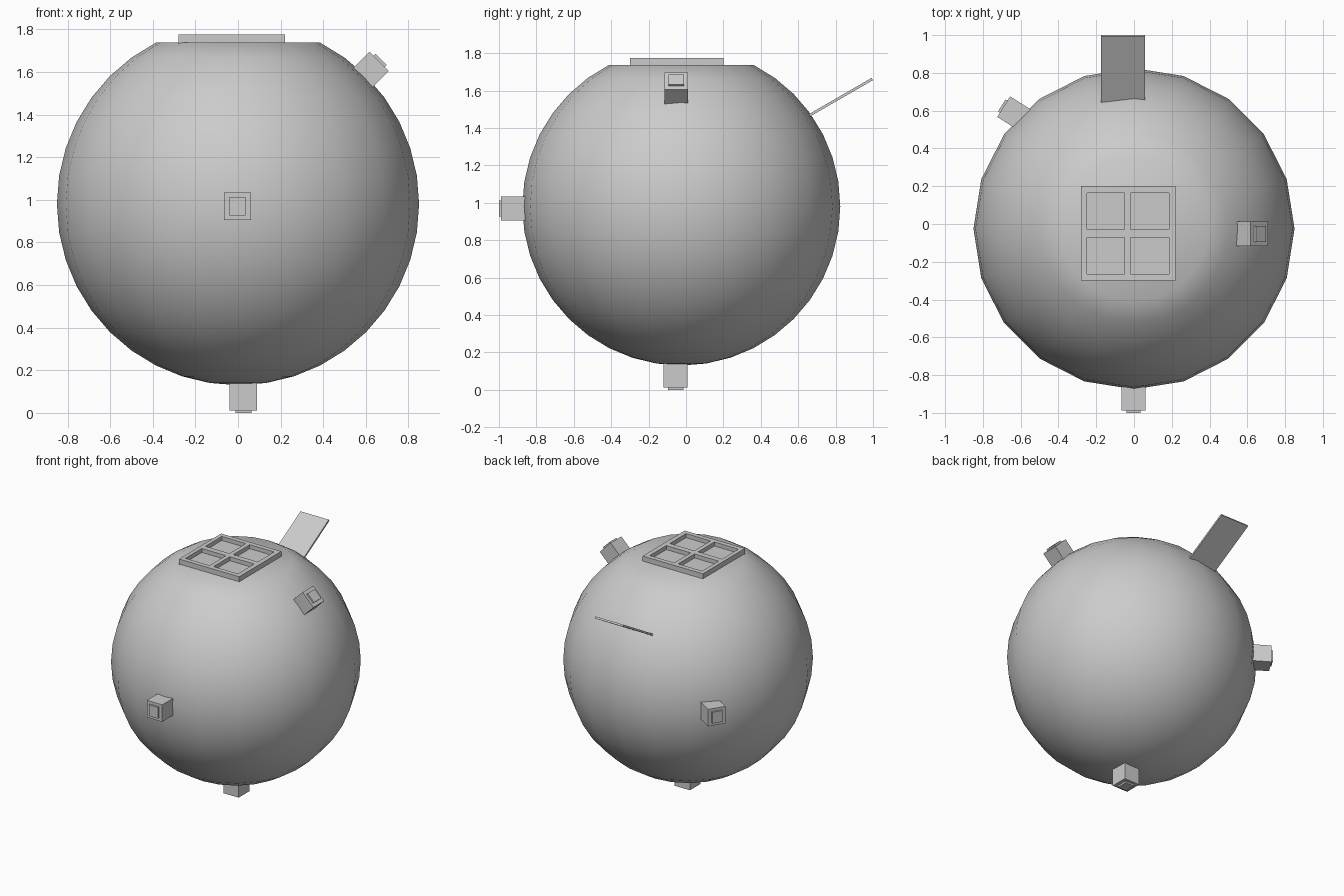
import bpy, bmesh
from math import radians, sin, cos, pi
from mathutils import Vector, Matrix

if "Cube" in bpy.data.objects:
    bpy.data.objects.remove(bpy.data.objects["Cube"])

CENTRE = Vector((0, -0.025, 0.98))
RADIUS = 0.85


def finish(bm, name, smooth=False):
    bmesh.ops.recalc_face_normals(bm, faces=bm.faces)
    mesh = bpy.data.meshes.new(name)
    bm.to_mesh(mesh)
    bm.free()
    for p in mesh.polygons:
        p.use_smooth = smooth
    ob = bpy.data.objects.new(name, mesh)
    bpy.context.collection.objects.link(ob)
    return ob


def add_box(bm, size, matrix):
    bmesh.ops.create_cube(bm, size=1, matrix=matrix @ Matrix.Diagonal((*size, 1)))


# Round body: 20-sided sphere with its top three rings cut away and capped
bm = bmesh.new()
bmesh.ops.create_uvsphere(bm, u_segments=20, v_segments=20, radius=RADIUS)
limit = RADIUS * cos(radians(27)) + 0.01
bmesh.ops.delete(bm, geom=[v for v in bm.verts if v.co.z > limit], context='VERTS')
bmesh.ops.holes_fill(bm, edges=[e for e in bm.edges if e.is_boundary], sides=0)
bmesh.ops.translate(bm, verts=bm.verts, vec=CENTRE)
finish(bm, "round_body", smooth=True)

# Square tray on the flat top, with four sunken wells
xs = [-0.28, -0.25, -0.05, -0.018, 0.185, 0.22]
ys = [-0.30, -0.265, -0.072, -0.03, 0.165, 0.20]
bm = bmesh.new()
grid = [[bm.verts.new((x, y, 1.775)) for y in ys] for x in xs]
wells = []
for i in range(5):
    for j in range(5):
        f = bm.faces.new((grid[i][j], grid[i + 1][j], grid[i + 1][j + 1], grid[i][j + 1]))
        if i % 2 and j % 2:
            wells.append(f)
rim = [e for e in bm.edges if e.is_boundary]
skirt = bmesh.ops.extrude_edge_only(bm, edges=rim)["geom"]
for v in skirt:
    if isinstance(v, bmesh.types.BMVert):
        v.co.z = 1.733
bmesh.ops.holes_fill(bm, edges=[e for e in bm.edges if e.is_boundary], sides=0)
bmesh.ops.recalc_face_normals(bm, faces=bm.faces)
for f in wells:
    new = bmesh.ops.extrude_discrete_faces(bm, faces=[f])["faces"][0]
    bmesh.ops.translate(bm, verts=new.verts, vec=(0, 0, -0.03))
finish(bm, "well_tray")

# Thin flap slanting up from the back
start, end = Vector((-0.058, 0.62, 1.445)), Vector((-0.058, 0.996, 1.661))
bm = bmesh.new()
tilt = Matrix.Rotation(radians(30), 4, 'X')
add_box(bm, (0.235, (end - start).length, 0.014),
        Matrix.Translation((start + end) / 2) @ tilt)
finish(bm, "back_flap")


# Cube studs, each with a thin raised pad on its outer face
def stud(name, face_centre, normal, up, size=0.128):
    n = Vector(normal).normalized()
    side = Vector(up).cross(n).normalized()
    rot = Matrix((side, n.cross(side), n)).transposed().to_4x4()
    base = Matrix.Translation(face_centre) @ rot
    bm = bmesh.new()
    add_box(bm, (size, size, size + 0.01), base @ Matrix.Translation((0, 0, -(size + 0.01) / 2)))
    add_box(bm, (0.075, 0.085, 0.014), base @ Matrix.Translation((0, 0, 0.005)))
    finish(bm, name)


az = radians(148)
stud("front_stud", (-0.002, -0.055 - 0.933, 0.97), (0, -1, 0), (0, 0, 1))
stud("bottom_stud", (0.025, -0.055, 0.012), (0, 0, -1), (0, 1, 0))
stud("right_stud", (0.663, -0.052, 1.65), (1, 0, 1), (0, 1, 0))
stud("back_left_stud", (-0.69, 0.621, 0.975), (cos(az), sin(az), 0), (0, 0, 1))
